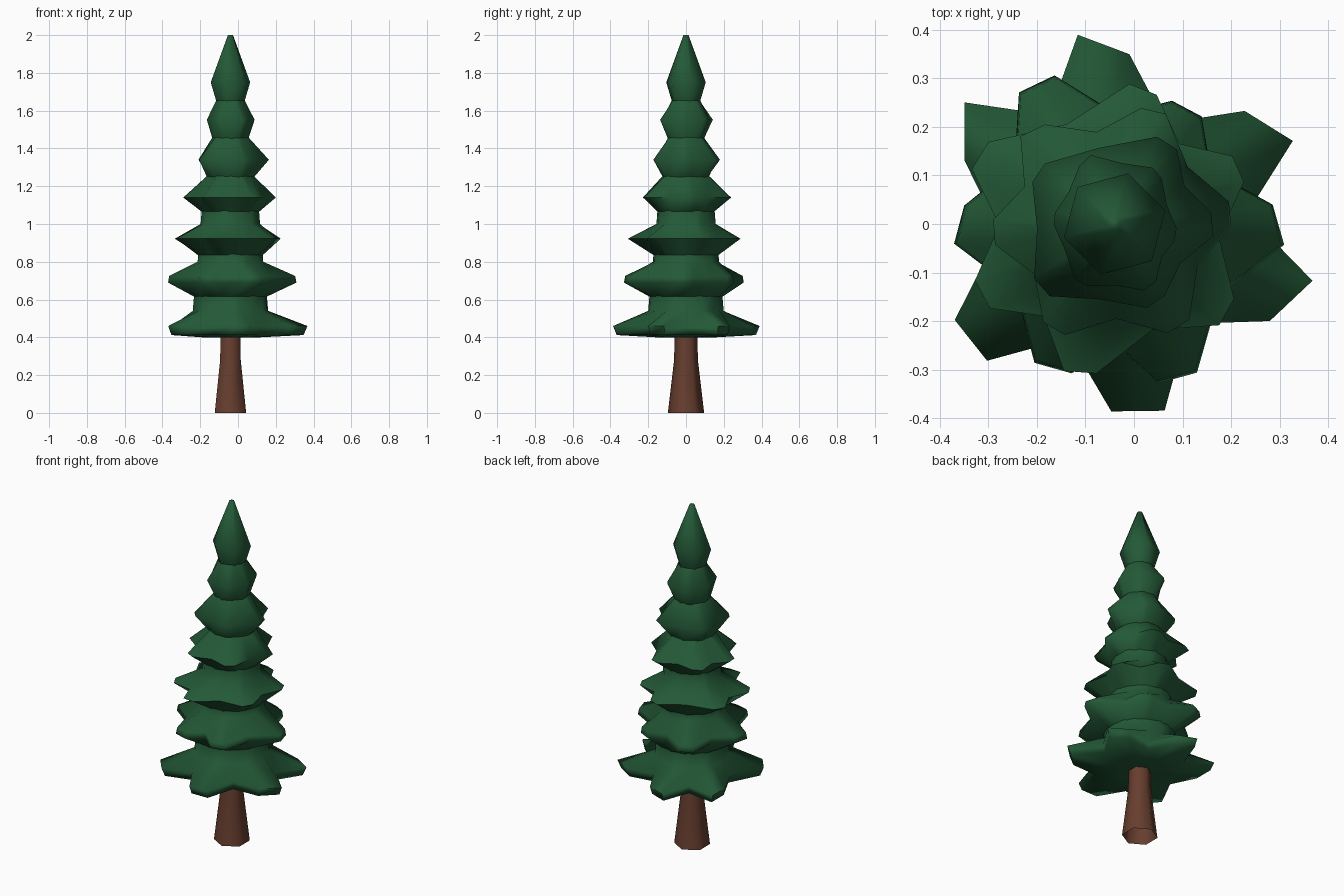
import bpy
import bmesh
from math import radians, sin, cos

cube = bpy.data.objects.get("Cube")
if cube:
    bpy.data.objects.remove(cube)

AXIS_X = -0.04


def material(name, colour):
    mat = bpy.data.materials.new(name)
    mat.use_nodes = True
    mat.diffuse_color = colour
    bsdf = mat.node_tree.nodes["Principled BSDF"]
    bsdf.inputs["Base Color"].default_value = colour
    bsdf.inputs["Roughness"].default_value = 0.9
    return mat


green = material("pine green", (0.017, 0.1, 0.038, 1))
brown = material("bark brown", (0.135, 0.048, 0.028, 1))


def loft(name, rings, mat, sharp, close_bottom=False, close_top=False):
    """Skin a stack of rings, each a list of (angle, radius, height)."""
    bm = bmesh.new()
    loops = [[bm.verts.new((AXIS_X + r * cos(radians(a)), r * sin(radians(a)), z))
              for a, r, z in ring] for ring in rings]
    for low, high in zip(loops, loops[1:]):
        n = len(low)
        for i in range(n):
            j = (i + 1) % n
            bm.faces.new((low[i], low[j], high[j], high[i]))
    if close_bottom:
        bm.faces.new(loops[0][::-1])
    if close_top:
        bm.faces.new(loops[-1])
    mesh = bpy.data.meshes.new(name)
    bm.to_mesh(mesh)
    bm.free()
    obj = bpy.data.objects.new(name, mesh)
    bpy.context.collection.objects.link(obj)
    mesh.materials.append(mat)
    bpy.ops.object.select_all(action="DESELECT")
    obj.select_set(True)
    bpy.context.view_layer.objects.active = obj
    bpy.ops.object.shade_smooth_by_angle(angle=radians(sharp))


def tier(name, lobes, base, rims, necks, spread, valley, close_bottom=False):
    """A skirt of lobes (angle, first and second tip radius) with valleys between.
    The base and necks are round (height, radius); rims are (height, scale)."""
    outline = []
    for i, (a, first, second) in enumerate(lobes):
        b, after, _ = lobes[(i + 1) % len(lobes)]
        gap = (b - a) % 360
        outline += [(a - spread, first), (a + spread, second),
                    (a + gap / 2, valley * (second + after) / 2)]
    rings = [[(a, base[1], base[0]) for a, r in outline]]
    rings += [[(a, r * scale, z) for a, r in outline] for z, scale in rims]
    rings += [[(a, radius, z) for a, r in outline] for z, radius in necks]
    loft(name, rings, green, 75, close_bottom)


# Trunk: a hollow six-sided post, flared at the foot
loft("trunk", [[(60 * i + 30, r, z) for i in range(6)]
               for z, r in ((0, 0.096), (0.28, 0.063), (0.43, 0.06))], brown, 65)

# Foliage tiers, from the widest at the bottom to the top
tier("bottom_branches",
     [(33, 0.405, 0.355), (93, 0.351, 0.397), (149, 0.398, 0.336),
      (219, 0.384, 0.385), (277, 0.386, 0.398), (336, 0.377, 0.424)],
     (0.398, 0.12), ((0.412, 0.95), (0.46, 1)), ((0.54, 0.2), (0.625, 0.193)),
     8, 0.66, close_bottom=True)
tier("second_branches",
     [(0, 0.352, 0.328), (58, 0.285, 0.28), (119, 0.33, 0.335),
      (180, 0.312, 0.333), (247, 0.33, 0.32), (292, 0.34, 0.35)],
     (0.615, 0.193), ((0.69, 1), (0.725, 0.98)), ((0.8, 0.175), (0.845, 0.172)),
     7, 0.74)
tier("third_branches",
     [(24, 0.28, 0.28), (78, 0.28, 0.29), (153, 0.31, 0.315),
      (208, 0.31, 0.31), (257, 0.32, 0.31), (322, 0.3, 0.29)],
     (0.835, 0.172), ((0.922, 1),), ((1, 0.158), (1.075, 0.152)), 6, 0.76)
tier("fourth_branches",
     [(5, 0.24, 0.24), (71, 0.25, 0.245), (131, 0.25, 0.265),
      (184, 0.25, 0.25), (240, 0.25, 0.25), (302, 0.25, 0.25)],
     (1.065, 0.152), ((1.14, 1),), ((1.255, 0.123),), 6, 0.78)
tier("fifth_branches",
     [(0, 0.205, 0.2), (57, 0.2, 0.2), (146, 0.19, 0.19),
      (221, 0.2, 0.2), (298, 0.185, 0.18)],
     (1.245, 0.123), ((1.34, 1),), ((1.46, 0.095),), 7, 0.82)
tier("sixth_branches",
     [(-10, 0.128, 0.128), (50, 0.135, 0.14), (115, 0.15, 0.14),
      (175, 0.125, 0.125), (240, 0.14, 0.14), (300, 0.15, 0.145)],
     (1.45, 0.095), ((1.552, 1),), ((1.655, 0.075),), 6, 0.87)

# Pointed crown with a small blunt tip
loft("crown", [[(60 * i + 15, r, z) for i in range(6)]
               for z, r in ((1.645, 0.076), (1.75, 0.108), (2, 0.014))],
     green, 75, close_bottom=False, close_top=True)
